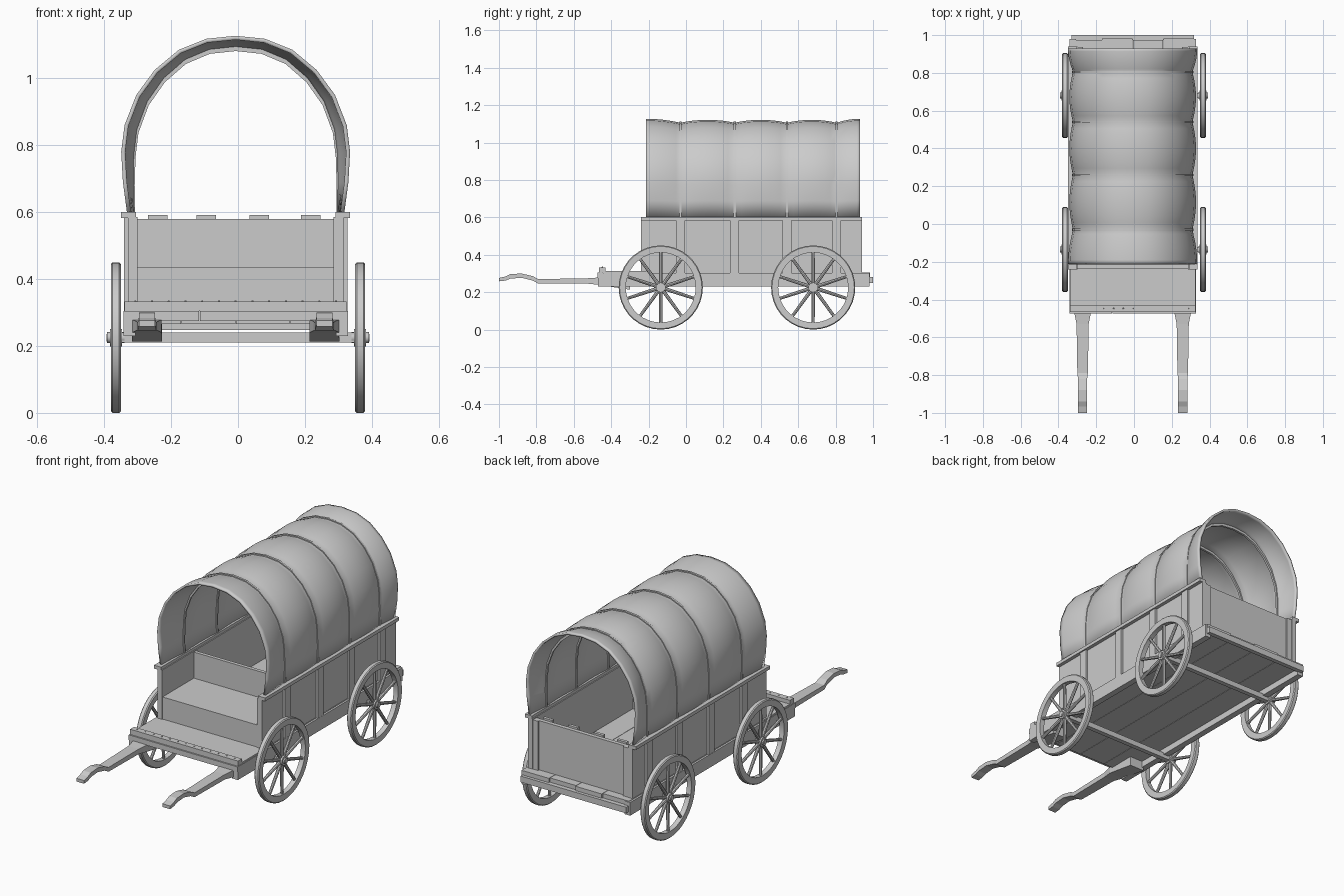
import bpy, bmesh, math
from mathutils import Matrix, Vector

if "Cube" in bpy.data.objects:
    bpy.data.objects.remove(bpy.data.objects["Cube"])

CX = -0.007  # body sits slightly off the axle centre


def finish(name, bm, smooth=None):
    bmesh.ops.recalc_face_normals(bm, faces=bm.faces)
    me = bpy.data.meshes.new(name)
    bm.to_mesh(me)
    bm.free()
    ob = bpy.data.objects.new(name, me)
    bpy.context.collection.objects.link(ob)
    if smooth:
        bpy.ops.object.select_all(action='DESELECT')
        ob.select_set(True)
        bpy.context.view_layer.objects.active = ob
        bpy.ops.object.shade_smooth_by_angle(angle=math.radians(smooth))
    return ob


def add_box(bm, x0, x1, y0, y1, z0, z1):
    m = Matrix.Translation(((x0 + x1) / 2, (y0 + y1) / 2, (z0 + z1) / 2))
    m = m @ Matrix.Diagonal((x1 - x0, y1 - y0, z1 - z0, 1))
    bmesh.ops.create_cube(bm, size=1, matrix=m)


def boxes(name, items, mirror=False):
    bm = bmesh.new()
    for x0, x1, y0, y1, z0, z1 in items:
        add_box(bm, CX + x0, CX + x1, y0, y1, z0, z1)
        if mirror:
            add_box(bm, CX - x1, CX - x0, y0, y1, z0, z1)
    return finish(name, bm)


def loft(bm, rings, closed=True, caps=True):
    vs = [[bm.verts.new(p) for p in r] for r in rings]
    n = len(vs[0])
    for a, b in zip(vs, vs[1:]):
        for i in range(n if closed else n - 1):
            j = (i + 1) % n
            bm.faces.new((a[i], a[j], b[j], b[i]))
    if caps:
        bm.faces.new(vs[0])
        bm.faces.new(vs[-1])


# chassis
boxes("chassis_rails", [(0.30, 0.335, -0.47, 0.98, 0.23, 0.303)], True)
w = 0.65 / 4
boxes("floor_planks", [(-0.325 + i * w + 0.001, -0.325 + (i + 1) * w - 0.001, -0.45,
                        0.975 + 0.008 * (i % 2), 0.265, 0.306) for i in range(4)])
boxes("front_beam", [(-0.335, -0.109, -0.473, -0.445, 0.275, 0.304),
                     (-0.107, 0.335, -0.473, -0.445, 0.275, 0.304)])
boxes("rear_beam", [(-0.325, 0.325, 0.975, 1.0, 0.248, 0.282)])
boxes("footboard", [(-0.332, 0.332, -0.44, -0.2, 0.30, 0.312)])
boxes("foot_rail", [(-0.332, 0.332, -0.465, -0.43, 0.304, 0.333)])

# nails along the foot rail
bm = bmesh.new()
for i in range(13):
    bmesh.ops.create_cone(bm, cap_ends=True, segments=6, radius1=0.004, radius2=0.003, depth=0.004,
                          matrix=Matrix.Translation((CX - 0.3 + i * 0.05, -0.447, 0.334)))
finish("foot_rail_nails", bm)

# wagon box
HOOPS = (-0.03, 0.26, 0.54, 0.805)
boxes("side_walls", [(0.293, 0.322, -0.24, 0.94, 0.303, 0.585)], True)
boxes("side_posts", [(0.320, 0.334, y - 0.024, y + 0.024, 0.303, 0.585) for y in HOOPS], True)
boxes("top_rails", [(0.298, 0.342, -0.24, 0.94, 0.582, 0.601)], True)
boxes("tailgate", [(-0.295, 0.295, 0.905, 0.928, 0.306, 0.58)])
boxes("tailgate_edges", [(0.262, 0.294, 0.925, 0.938, 0.306, 0.58)], True)
boxes("tailgate_battens", [(x - 0.029, x + 0.029, 0.89, 0.907, 0.306, 0.591)
                           for x in (-0.233, -0.088, 0.07, 0.225)])

# seat
boxes("seat", [(-0.294, 0.294, -0.235, 0.05, 0.306, 0.435)])
boxes("seat_back", [(-0.294, 0.294, 0.04, 0.06, 0.306, 0.58)])

# canvas cover: arch profile lofted along y, pinched at each hoop
HALF = [(0.325, 0.6), (0.337, 0.69), (0.342, 0.78), (0.332, 0.86), (0.297, 0.95),
        (0.242, 1.025), (0.170, 1.085), (0.088, 1.118)]
ARCH = HALF + [(0, 1.127)] + [(-x, z) for x, z in reversed(HALF)]


def arch(y, d, grow=0.0):
    pts = []
    for x, z in ARCH:
        h = min(1, (z - 0.6) / 0.15)
        sx = 1 - d * (0.03 + 0.05 * h) + grow
        sz = 1 - d * 0.04 + grow
        pts.append(Vector((CX + x * sx, y, 0.59 + (z - 0.59) * sz)))
    return pts


stops = (-0.213,) + HOOPS + (0.93,)
rings = []
for k in range(5):
    for s in range(8 if k < 4 else 9):
        t = s / 8
        y = stops[k] + (stops[k + 1] - stops[k]) * t
        if k == 0:
            d = t * t
        elif k == 4:
            d = (1 - t) ** 2
        else:
            d = 1 - 0.75 * math.sin(math.pi * t) ** 0.8
        rings.append(arch(y, d))
bm = bmesh.new()
loft(bm, rings, closed=False, caps=False)
cover = finish("canvas_cover", bm, 35)
mod = cover.modifiers.new("thickness", 'SOLIDIFY')
mod.thickness = 0.012
mod.offset = -1

# hoops over and under the canvas
bm = bmesh.new()
for y in HOOPS:
    section = []
    for dy, g in ((-0.006, -0.045), (0.006, -0.045), (0.006, 0.014), (-0.006, 0.014)):
        section.append(arch(y + dy, 1, g))
    loft(bm, list(zip(*section)))
finish("hoops", bm, 35)

# pulling shafts: (y, half width, bottom, top)
SHAFT = [(-0.30, 0.045, 0.213, 0.28), (-0.47, 0.044, 0.24, 0.278), (-0.53, 0.032, 0.246, 0.274),
         (-0.79, 0.028, 0.246, 0.27), (-0.82, 0.024, 0.262, 0.286), (-0.88, 0.024, 0.277, 0.30),
         (-0.94, 0.024, 0.272, 0.296), (-0.965, 0.024, 0.262, 0.284), (-1.0, 0.024, 0.258, 0.276)]
for side, label in ((-1, "left"), (1, "right")):
    bm = bmesh.new()
    c = CX + side * 0.265
    loft(bm, [[(c - h, y, b), (c + h, y, b), (c + h, y, t), (c - h, y, t)] for y, h, b, t in SHAFT])
    finish(label + "_shaft", bm)

# axles and wheels
R = 0.225


def wheel(name, x, y):
    bm = bmesh.new()
    n = 36
    prof = [(0.187, -0.014), (0.22, -0.015), (R, -0.010), (R, 0.010), (0.22, 0.015), (0.187, 0.014)]
    ring = []
    for i in range(n):
        a = 2 * math.pi * i / n
        ring.append([bm.verts.new((u, r * math.cos(a), r * math.sin(a))) for r, u in prof])
    for i in range(n):
        a, b = ring[i], ring[(i + 1) % n]
        for j in range(6):
            k = (j + 1) % 6
            bm.faces.new((a[j], a[k], b[k], b[j]))
    turn = Matrix.Rotation(math.pi / 2, 4, 'Y')
    for rad, depth in ((0.026, 0.036), (0.016, 0.052)):
        bmesh.ops.create_cone(bm, cap_ends=True, segments=16, radius1=rad, radius2=rad,
                              depth=depth, matrix=turn)
    for i in range(10):
        m = Matrix.Rotation(2 * math.pi * i / 10, 4, 'X') @ Matrix.Translation((0, 0, 0.105))
        bmesh.ops.create_cone(bm, cap_ends=True, segments=8, radius1=0.010, radius2=0.008,
                              depth=0.17, matrix=m)
    bmesh.ops.translate(bm, verts=bm.verts, vec=(x, y, R))
    finish(name, bm, 35)


for y, label in ((-0.135, "front"), (0.68, "rear")):
    bm = bmesh.new()
    add_box(bm, -0.35, 0.35, y - 0.013, y + 0.013, 0.21, 0.24)
    bmesh.ops.create_cone(bm, cap_ends=True, segments=12, radius1=0.011, radius2=0.011, depth=0.785,
                          matrix=Matrix.Translation((0, y, R)) @ Matrix.Rotation(math.pi / 2, 4, 'Y'))
    finish(label + "_axle", bm)
    wheel(label + "_left_wheel", -0.365, y)
    wheel(label + "_right_wheel", 0.365, y)
